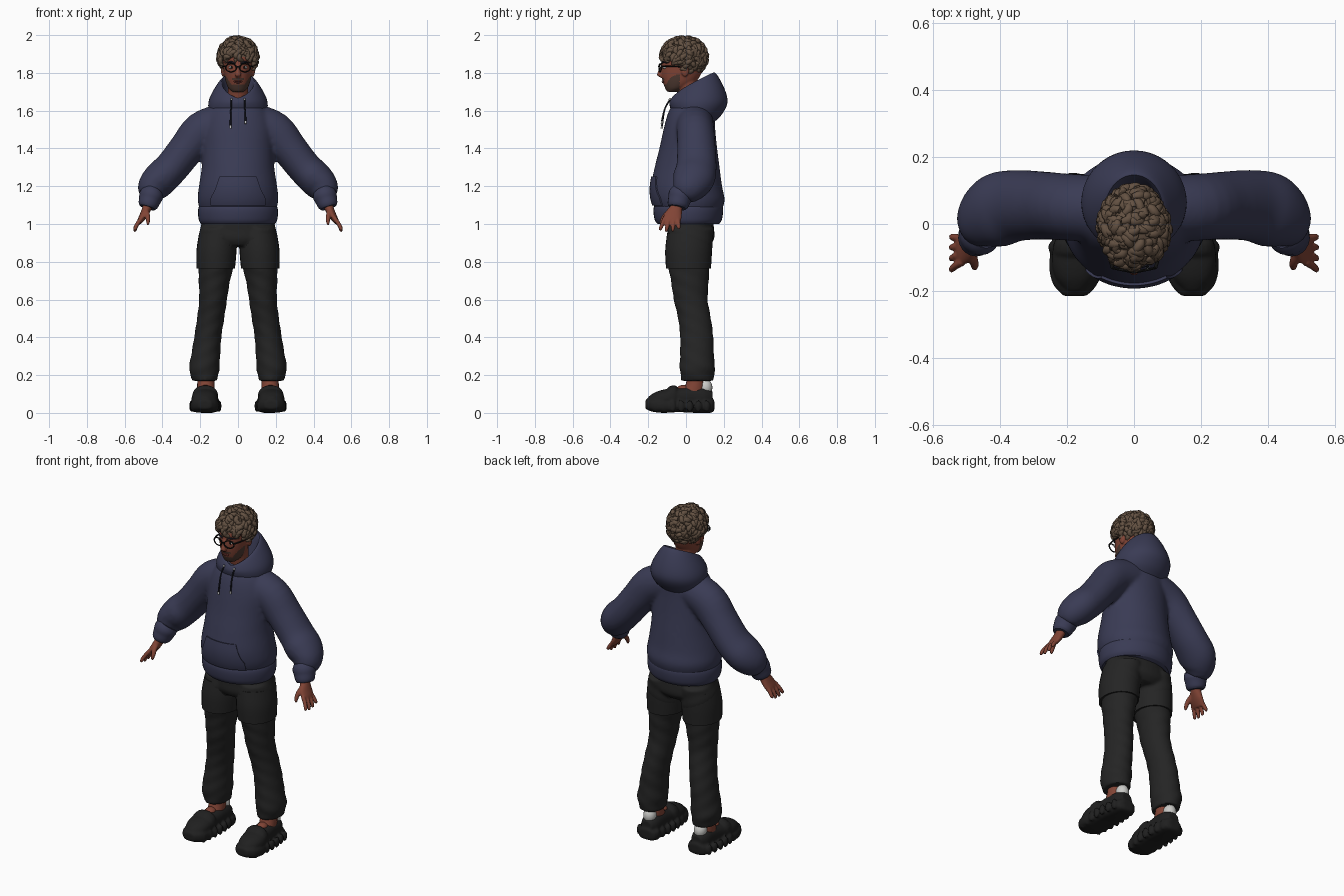
import bpy, bmesh, math, random
from mathutils import Vector, Matrix

random.seed(4)
cube = bpy.data.objects.get("Cube")
if cube:
    bpy.data.objects.remove(cube)


def material(name, r, g, b):
    m = bpy.data.materials.new(name)
    m.use_nodes = True
    m.diffuse_color = (r, g, b, 1)
    m.node_tree.nodes["Principled BSDF"].inputs["Base Color"].default_value = (r, g, b, 1)
    return m


navy = material("navy cloth", .042, .044, .09)
cord_dark = material("dark cord", .012, .013, .022)
trouser_cloth = material("charcoal cloth", .018, .018, .018)
shoe_black = material("shoe black", .014, .014, .014)
skin = material("brown skin", .22, .058, .036)
hair_brown = material("hair brown", .125, .082, .054)
stubble = material("stubble brown", .075, .04, .03)
frame_black = material("frame black", .006, .006, .006)
white = material("off white", .6, .6, .58)
lip = material("lip red", .15, .035, .03)

X, Y, Z = Vector((1, 0, 0)), Vector((0, 1, 0)), Vector((0, 0, 1))
FLAT, UPRIGHT = (X, Y), (X, Z)


def smooth_path(pts, steps):
    """Catmull-Rom interpolation of the (x, y, z, radius, radius) sections."""
    out = []
    for i in range(len(pts) - 1):
        a, b, c, d = (pts[max(0, min(len(pts) - 1, i + k))] for k in (-1, 0, 1, 2))
        for s in range(steps):
            t = s / steps
            out.append([.5 * (2 * q + (r - p) * t + (2 * p - 5 * q + 4 * r - w) * t * t
                              + (3 * q - p - 3 * r + w) * t ** 3)
                        for p, q, r, w in zip(a, b, c, d)])
    return out + [list(pts[-1])]


def tube(bm, pts, axes=None, sides=20, power=2, wobble=0, steps=4):
    """Closed loft through sections, either on fixed axes or square to the path."""
    path = smooth_path(pts, steps)
    mids = [Vector(p[:3]) for p in path]
    ref = X if abs((mids[-1] - mids[0]).normalized().y) > .7 else Y
    rings = []
    for i, p in enumerate(path):
        if axes:
            u, v = axes
        else:
            t = (mids[min(i + 1, len(mids) - 1)] - mids[max(i - 1, 0)]).normalized()
            v = (ref - t * t.dot(ref)).normalized()
            u = v.cross(t)
        ring = []
        for k in range(sides):
            a = math.tau * k / sides
            c, s = math.cos(a), math.sin(a)
            w = 1 + wobble * math.sin(p[2] * 75 + 3 * a)
            c = math.copysign(abs(c) ** (2 / power), c) * p[3] * w
            s = math.copysign(abs(s) ** (2 / power), s) * p[4] * w
            ring.append(bm.verts.new(mids[i] + u * c + v * s))
        rings.append(ring)
    skin_rings(bm, rings)


def skin_rings(bm, rings):
    n = len(rings[0])
    for a, b in zip(rings, rings[1:]):
        for k in range(n):
            bm.faces.new((a[k], a[(k + 1) % n], b[(k + 1) % n], b[k]))
    bm.faces.new(rings[0][::-1])
    bm.faces.new(rings[-1])


def ball(bm, centre, size, detail=16):
    m = Matrix.Translation(centre) @ Matrix.Diagonal((*size, 1))
    return bmesh.ops.create_uvsphere(bm, u_segments=detail, v_segments=detail // 2 + 2,
                                     radius=1, matrix=m)["verts"]


def finish(name, bm, mat, mirror=False, voxel=0, relax=3, mods=(), angle=50):
    bmesh.ops.recalc_face_normals(bm, faces=bm.faces)
    me = bpy.data.meshes.new(name)
    bm.to_mesh(me)
    bm.free()
    ob = bpy.data.objects.new(name, me)
    bpy.context.collection.objects.link(ob)
    me.materials.append(mat)
    if mirror:
        ob.modifiers.new("mirror", "MIRROR").use_mirror_merge = False
    if voxel:
        r = ob.modifiers.new("blend", "REMESH")
        r.mode, r.voxel_size = "VOXEL", voxel
        s = ob.modifiers.new("relax", "SMOOTH")
        s.factor, s.iterations = .5, relax
    for kind, settings in mods:
        m = ob.modifiers.new(kind.lower(), kind)
        for key, value in settings.items():
            setattr(m, key, value)
    bpy.ops.object.select_all(action="DESELECT")
    ob.select_set(True)
    bpy.context.view_layer.objects.active = ob
    if ob.modifiers:
        bpy.ops.object.convert(target="MESH")
    bpy.ops.object.shade_smooth_by_angle(angle=math.radians(angle))
    return ob


def part(name, mat, *tubes, balls=(), **kw):
    bm = bmesh.new()
    for pts, opts in tubes:
        tube(bm, pts, **opts)
    for centre, size in balls:
        ball(bm, centre, size)
    return finish(name, bm, mat, **kw)


# Hoodie body and sleeves, blended into one surface
torso = [(0, .015, 1.05, .19, .165), (0, .015, 1.08, .203, .178), (0, .012, 1.13, .214, .193),
         (0, .003, 1.2, .207, .188), (0, .006, 1.3, .192, .172), (0, .012, 1.4, .187, .153),
         (0, .018, 1.5, .185, .137), (0, .025, 1.57, .168, .126), (0, .03, 1.62, .138, .11),
         (0, .035, 1.66, .09, .08)]
sleeve = [(.08, .045, 1.54, .1, .1), (.19, .05, 1.49, .106, .1), (.27, .055, 1.4, .095, .102),
          (.35, .055, 1.3, .091, .107), (.41, .04, 1.24, .093, .112),
          (.45, .01, 1.19, .083, .092), (.46, -.02, 1.15, .058, .062)]
hoodie = part("hoodie_body", navy, (torso, dict(axes=FLAT, sides=40)),
              (sleeve, dict(sides=28)), mirror=True, voxel=.011, relax=5)
part("hoodie_hem", navy, ([(0, .012, 1, .195, .163), (0, .012, 1.02, .207, .177),
                           (0, .012, 1.06, .212, .184), (0, .012, 1.09, .208, .182),
                           (0, .012, 1.105, .195, .17)], dict(axes=FLAT, sides=40)))
part("sleeve_cuffs", navy, ([(.452, -.018, 1.17, .056, .06), (.46, -.028, 1.15, .063, .066),
                             (.468, -.036, 1.125, .058, .06), (.476, -.044, 1.1, .052, .055),
                             (.48, -.047, 1.087, .043, .046)], {}), mirror=True)

# Front pouch pocket laid onto the body
bm = bmesh.new()
rows, cols = 12, 24
grid = []
for j in range(rows + 1):
    t = j / rows
    half = .14 if t < .3 else .14 - .045 * ((t - .3) / .7) ** .7
    grid.append([bm.verts.new((half * (2 * i / cols - 1), -.5, 1.1 + .15 * t))
                 for i in range(cols + 1)])
for a, b in zip(grid, grid[1:]):
    for i in range(cols):
        bm.faces.new((a[i], a[i + 1], b[i + 1], b[i]))
finish("pouch_pocket", bm, navy, mods=[
    ("SHRINKWRAP", dict(target=hoodie, wrap_method="PROJECT", use_project_y=True)),
    ("SOLIDIFY", dict(thickness=.016, offset=0))])

# Hood lying open around the neck: front y, back y, front z, back z, half width
hood = [(-.03, .15, 1.57, 1.54, .12), (-.075, .19, 1.6, 1.58, .15),
        (-.088, .22, 1.635, 1.645, .157), (-.084, .202, 1.655, 1.72, .137),
        (-.072, .158, 1.668, 1.797, .097), (-.058, .136, 1.658, 1.782, .08),
        (-.04, .1, 1.62, 1.65, .068)]
bm = bmesh.new()
rings = []
for yf, yb, zf, zb, half in smooth_path(hood, 4):
    ring = []
    for k in range(40):
        a = math.tau * k / 40
        f = (1 + math.sin(a)) / 2
        ring.append(bm.verts.new((half * math.cos(a), yf + (yb - yf) * f,
                                  zf + (zb - zf) * f ** .7)))
    rings.append(ring)
skin_rings(bm, rings)
finish("hood", bm, navy)

# Drawstrings
for side, s, end in (("left", 1, 1.545), ("right", -1, 1.52)):
    part(side + "_drawstring", cord_dark,
         ([(s * .034, -.08, 1.665, .004, .004), (s * .037, -.112, 1.61, .004, .004),
           (s * .04, -.127, end, .005, .005)], dict(sides=8)))
    part(side + "_drawstring_tip", white,
         ([(s * .04, -.127, end, .006, .006), (s * .04, -.128, end - .014, .006, .006)],
          dict(sides=8, steps=1)),
         balls=[((s * .034, -.086, 1.66), (.006, .006, .006))])

# Trousers
pelvis = [(0, .02, 1.04, .185, .12), (0, .025, .97, .2, .124), (0, .025, .92, .19, .124),
          (0, .02, .885, .12, .1)]
leg = [(.1, .025, .98, .1, .122), (.108, .02, .9, .104, .122), (.114, .015, .8, .097, .113),
       (.125, .02, .7, .083, .1), (.132, .025, .6, .074, .09), (.145, .045, .5, .072, .087),
       (.16, .057, .4, .072, .088), (.172, .058, .3, .077, .09), (.178, .06, .24, .081, .094),
       (.178, .06, .2, .073, .089), (.175, .06, .17, .067, .086)]
part("trousers", trouser_cloth, (pelvis, dict(axes=FLAT, sides=36)),
     (leg, dict(axes=FLAT, sides=28, wobble=.018)), mirror=True, voxel=.009, relax=2)
part("thigh_pockets", trouser_cloth,
     ([(.118, .013, .765, .102, .119), (.114, .014, .86, .106, .124),
       (.108, .02, .95, .098, .12)], dict(axes=FLAT, sides=28)), mirror=True)

# Ankles, heel tabs and shoes
part("ankles", skin, ([(.17, .05, .22, .042, .042), (.17, .048, .15, .046, .05),
                       (.172, .03, .09, .045, .07)], dict(axes=FLAT)),
     balls=[((.172, -.015, .125), (.03, .035, .023))], mirror=True)
part("heel_tabs", white, balls=[((.168, .102, .135), (.036, .038, .045))], mirror=True)
sole = [(.165, .15, .042, .03, .028), (.165, .13, .035, .06, .035), (.168, .05, .035, .064, .035),
        (.172, -.04, .037, .068, .033), (.176, -.12, .037, .078, .037),
        (.176, -.18, .042, .066, .035), (.176, -.215, .046, .034, .024)]
upper = [(.166, .14, .08, .034, .035), (.167, .1, .08, .053, .055), (.168, .04, .085, .056, .056),
         (.172, -.03, .082, .06, .05), (.176, -.1, .075, .07, .052),
         (.176, -.16, .066, .06, .045), (.176, -.2, .055, .03, .03)]
strap = [(.172, -.05, .085, .062, .058), (.173, -.06, .085, .068, .062),
         (.174, -.085, .082, .069, .06), (.174, -.095, .08, .062, .054)]
lugs = [((.173 + s * (.06 + .013 * math.sin(k * .55)), .11 - k * .045, .036), (.013, .018, .032))
        for k in range(7) for s in (-1, 1)]
part("shoes", shoe_black, (sole, dict(axes=UPRIGHT, power=3)),
     (upper, dict(axes=UPRIGHT, power=2.3)), (strap, dict(axes=UPRIGHT, power=2.3)),
     balls=lugs, mirror=True, voxel=.007, relax=2)

# Hands
palm = [(.472, -.042, 1.13, .027, .03), (.48, -.05, 1.09, .025, .032),
        (.498, -.066, 1.05, .021, .046), (.516, -.076, 1.02, .016, .048),
        (.522, -.079, 1.005, .01, .042)]
digits = [([(.512, y - .078, 1.03, .012, .011), (.533, y * 1.2 - .082, 1., .0115, .011),
            (.544, y * 1.35 - .086, .98 - drop / 2, .0105, .01),
            (.546, y * 1.45 - .088, .97 - drop, .006, .006)], dict(sides=10))
          for y, drop in ((-.036, .004), (-.012, .012), (.012, .01), (.035, -.004))]
thumb = [(.488, -.07, 1.075, .016, .016), (.48, -.105, 1.05, .014, .014),
         (.476, -.125, 1.02, .012, .012), (.478, -.133, .995, .006, .006)]
part("hands", skin, (palm, {}), (thumb, dict(sides=10)), *digits,
     mirror=True, voxel=.005, relax=2)

# Head with neck, nose and ears; stubble follows the jaw
skull = [(0, -.075, 1.7, .03, .025), (0, -.055, 1.718, .05, .055), (0, -.036, 1.75, .064, .086),
         (0, -.026, 1.79, .072, .104), (0, -.02, 1.83, .077, .11), (0, -.018, 1.88, .079, .105),
         (0, -.012, 1.93, .072, .09), (0, -.01, 1.965, .042, .055)]
neck = [(0, .03, 1.58, .07, .06), (0, .02, 1.64, .057, .055), (0, .008, 1.7, .053, .054),
        (0, 0, 1.78, .056, .06)]
nose = [(0, -.125, 1.838, .009, .01), (0, -.136, 1.81, .011, .012),
        (0, -.139, 1.788, .017, .015), (0, -.128, 1.776, .013, .008)]
head = part("head", skin, (skull, dict(axes=FLAT, sides=32)), (neck, dict(axes=FLAT)),
            (nose, dict(axes=FLAT, sides=14)),
            balls=[((s * .08, -.005, 1.81), (.01, .02, .03)) for s in (-1, 1)],
            voxel=.005, relax=3)
head.data.materials.clear()
head.data.materials.append(skin)
head.data.materials.append(stubble)
for f in head.data.polygons:
    x, y, z = f.center
    jaw = 1.698 < z < 1.738 + 1.5 * max(0, abs(x) - .035) and y < -.035
    moustache = abs(x) < .032 and 1.762 < z < 1.772 and y < -.09
    f.material_index = int(jaw or moustache)
part("lips", lip, balls=[((0, -.119, 1.756), (.023, .01, .004)),
                         ((0, -.117, 1.749), (.02, .01, .0045))])

# Eyes, eyebrows and glasses
part("eyes", white, balls=[((.034, -.112, 1.829), (.015, .011, .008))], mirror=True)
part("irises", frame_black, balls=[((.034, -.12, 1.829), (.006, .005, .007))], mirror=True)
part("eyebrows", cord_dark, ([(.014, -.128, 1.85, .004, .004), (.036, -.122, 1.858, .005, .005),
                              (.058, -.1, 1.852, .003, .003)], dict(sides=8)), mirror=True)
for side, s in (("left", 1), ("right", -1)):
    bpy.ops.mesh.primitive_torus_add(major_radius=.029, minor_radius=.0038, major_segments=28,
                                     minor_segments=8, location=(s * .037, -.137, 1.827),
                                     rotation=(math.pi / 2, 0, s * .2))
    rim = bpy.context.object
    rim.name = side + "_glasses_rim"
    rim.scale.y = .75
    rim.data.materials.append(frame_black)
    bpy.ops.object.shade_smooth_by_angle()
part("glasses_arms", frame_black, ([(.064, -.132, 1.835, .004, .005), (.077, -.08, 1.835, .003, .005),
                                    (.082, 0, 1.83, .003, .004)], dict(sides=8)),
     ([(0, -.145, 1.833, .0035, .0035), (.01, -.143, 1.831, .0035, .0035)], dict(sides=8)),
     mirror=True)

# Curly hair: a cap covered with short wavy locks
middle, size = Vector((0, -.01, 1.885)), Vector((.097, .115, .098))


def hairline(y):
    return 1.893 if y < -.06 else 1.85 if y < -.005 else 1.8


bm = bmesh.new()
cap = ball(bm, middle, size, 32)
bmesh.ops.delete(bm, geom=[v for v in cap if v.co.z < hairline(v.co.y) - .02], context="VERTS")
count = 330
for i in range(count):
    z = 1 - 2 * (i + .5) / count
    r, a = math.sqrt(1 - z * z), i * 2.39996
    d = Vector((r * math.cos(a), r * math.sin(a), z))
    p = middle + d * size
    if p.z < hairline(p.y):
        continue
    drift = Vector((random.uniform(-1, 1), random.uniform(-1, 1), -.8))
    along = (drift - d * drift.dot(d)).normalized()
    across, phase = d.cross(along), random.uniform(0, 6)
    pts = []
    for j, rad in enumerate((.011, .016, .015, .011, .003)):
        q = p + along * j * .012 + across * .009 * math.cos(j * 1.5 + phase) - middle
        out = Vector(c / s for c, s in zip(q, size)).normalized()
        q = middle + out * size * (1.01 + .05 * math.sin(j * .9 + phase))
        pts.append((*q, rad * .9, rad * .9))
    tube(bm, pts, sides=7, steps=2)
finish("curly_hair", bm, hair_brown, angle=60)
